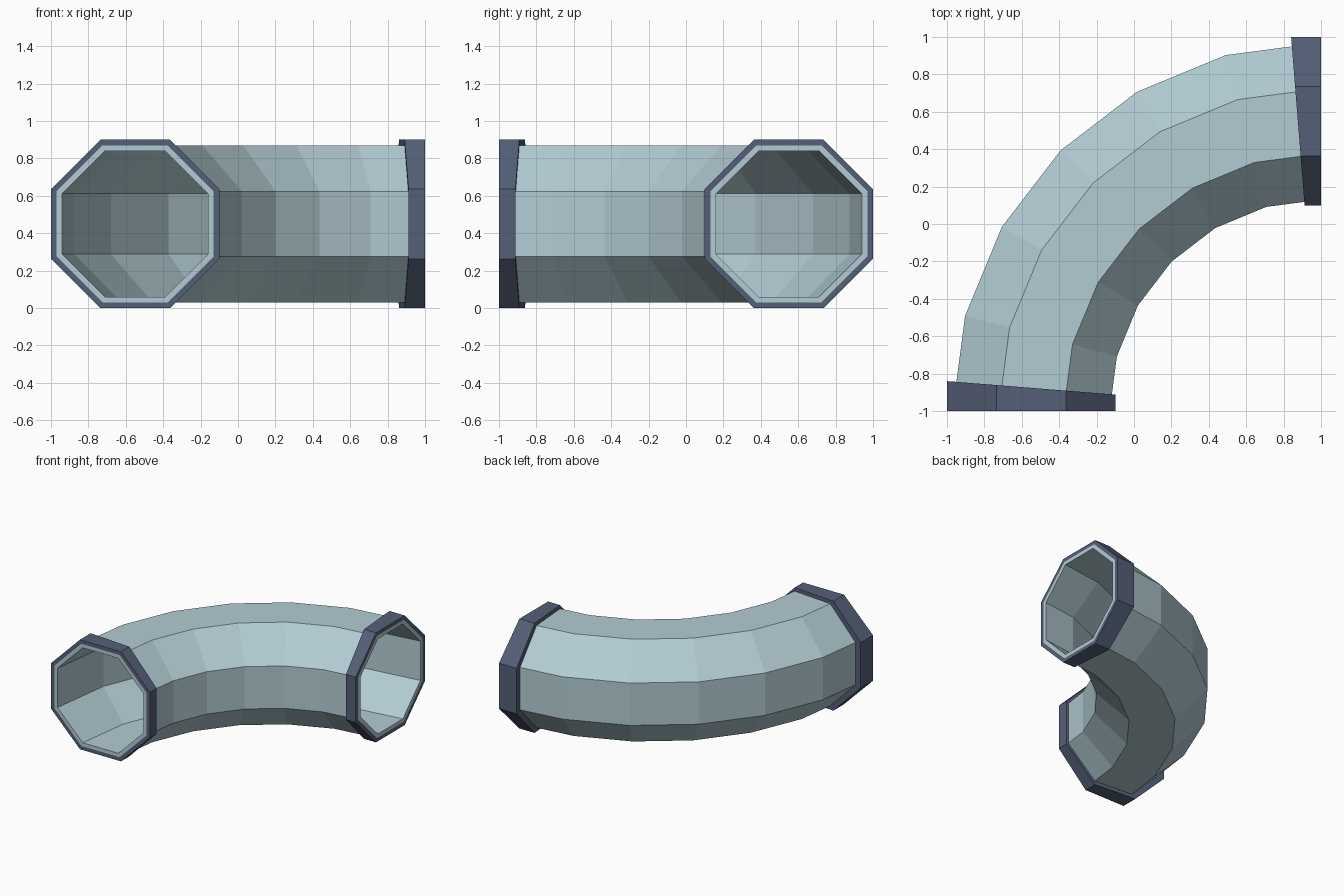
import bpy, bmesh, math

if "Cube" in bpy.data.objects:
    bpy.data.objects.remove(bpy.data.objects["Cube"])

CX, CY = 1.0, -1.0        # bend centre
R, ZC = 1.55, 0.45        # bend radius and pipe axis height
STEPS = 6                 # bend segments over 90 degrees


def material(name, rgb):
    m = bpy.data.materials.new(name)
    m.diffuse_color = (*rgb, 1)
    m.use_nodes = True
    m.node_tree.nodes["Principled BSDF"].inputs["Base Color"].default_value = m.diffuse_color
    return m


pale = material("pale blue grey", (0.448, 0.604, 0.654))
slate = material("dark slate", (0.089, 0.116, 0.187))


def octagon(apothem):
    """Flat-sided octagon as (distance from bend centre, height)."""
    c = apothem / math.cos(math.pi / 8)
    return [(R + c * math.cos(math.pi / 8 + i * math.pi / 4),
             ZC + c * math.sin(math.pi / 8 + i * math.pi / 4)) for i in range(8)]


def bridge(bm, a, b):
    for i in range(8):
        j = (i + 1) % 8
        bm.faces.new((a[i], a[j], b[j], b[i]))


def finish(bm, name, mat):
    bmesh.ops.recalc_face_normals(bm, faces=bm.faces)
    me = bpy.data.meshes.new(name)
    bm.to_mesh(me)
    bm.free()
    me.materials.append(mat)
    ob = bpy.data.objects.new(name, me)
    bpy.context.collection.objects.link(ob)


# Hollow pipe swept through a quarter turn
bm = bmesh.new()
shells = []
for apothem in (0.42, 0.39):
    rings = []
    for k in range(STEPS + 1):
        t = math.pi / 2 * k / STEPS
        rings.append([bm.verts.new((CX - r * math.cos(t), CY + r * math.sin(t), z))
                      for r, z in octagon(apothem)])
    for a, b in zip(rings, rings[1:]):
        bridge(bm, a, b)
    shells.append(rings)
for end in (0, -1):
    bridge(bm, shells[0][end], shells[1][end])
finish(bm, "elbow_pipe", pale)


# Wedge-shaped end collars, the second mirrored across the bend diagonal
def collar(name, mirrored):
    bm = bmesh.new()
    lean = math.tan(math.pi / 4 / STEPS)     # first pipe segment leans inwards

    def ring(apothem, back, slope):
        verts = []
        for r, z in octagon(apothem):
            d = 0.08 * r / (1 + 0.08 * slope) if back else 0
            x, y = CX - r + slope * d, CY + d
            if mirrored:
                x, y = -y, -x
            verts.append(bm.verts.new((x, y, z)))
        return verts

    loops = [ring(0.45, False, 0), ring(0.45, True, 0),
             ring(0.42, True, lean), ring(0.42, False, lean)]
    for i in range(4):
        bridge(bm, loops[i], loops[(i + 1) % 4])
    finish(bm, name, slate)


collar("front_collar", False)
collar("side_collar", True)
